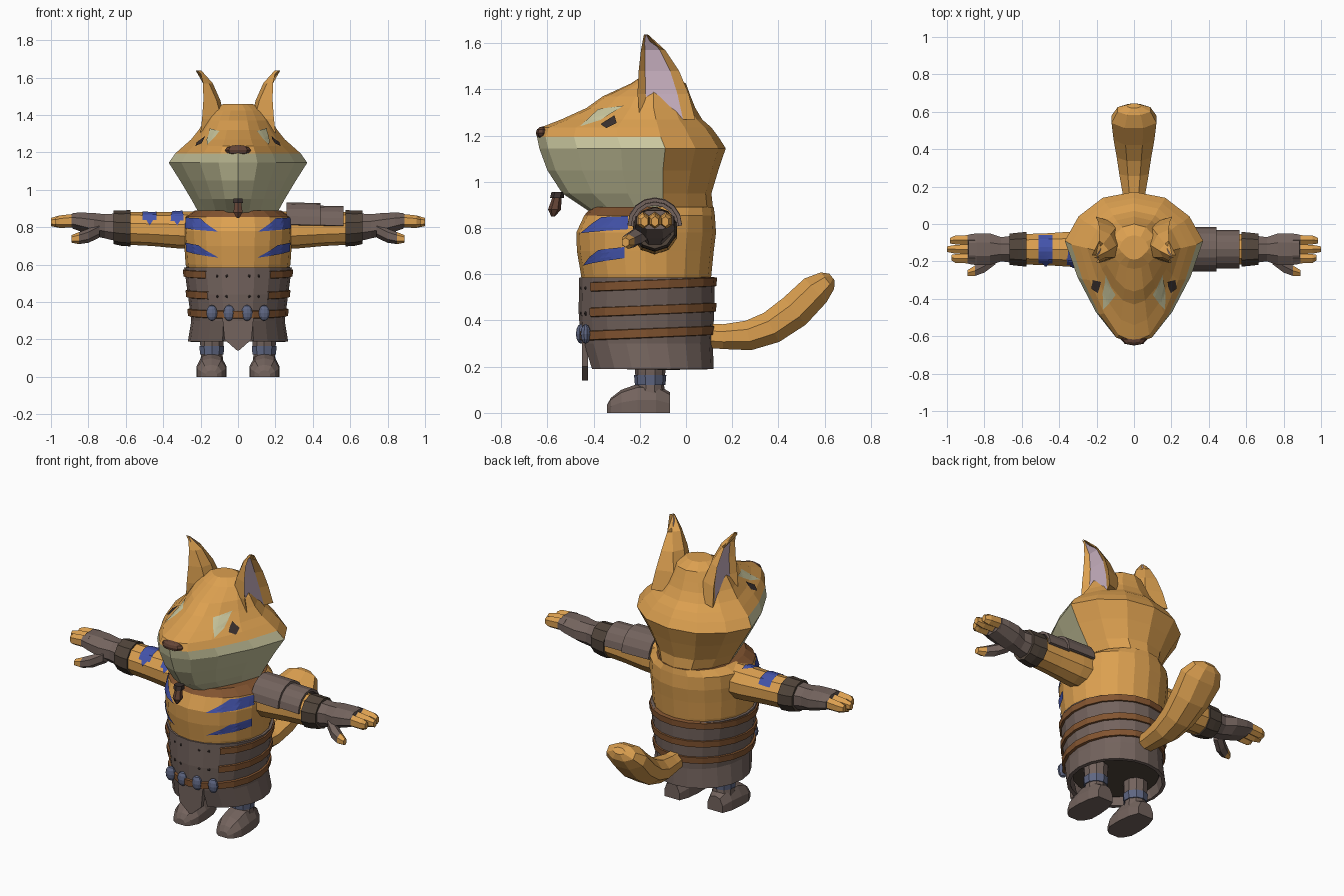
import bpy, bmesh, math
from mathutils import Vector
from mathutils.bvhtree import BVHTree

if "Cube" in bpy.data.objects:
    bpy.data.objects.remove(bpy.data.objects["Cube"])


def mat(name, r, g, b):
    m = bpy.data.materials.new(name)
    m.diffuse_color = [(c / 255 / 12.92 if c < 10 else ((c / 255 + .055) / 1.055) ** 2.4) for c in (r, g, b)] + [1]
    m.use_nodes = True
    m.node_tree.nodes["Principled BSDF"].inputs["Base Color"].default_value = m.diffuse_color
    return m


FUR = mat("orange_fur", 220, 160, 80)
CREAM = mat("cream_fur", 202, 199, 158)
PINK = mat("ear_pink", 200, 176, 192)
HIDE = mat("grey_leather", 115, 99, 93)
WRAP = mat("dark_wrap", 80, 68, 58)
STRAP = mat("strap_brown", 130, 84, 48)
PAINT = mat("blue_paint", 68, 84, 172)
SLATE = mat("slate_metal", 94, 102, 130)
DARK = mat("eye_dark", 58, 48, 46)
NOSE = mat("nose_brown", 100, 68, 54)


def make(name, bm, mats):
    bmesh.ops.remove_doubles(bm, verts=bm.verts, dist=1e-5)
    bmesh.ops.recalc_face_normals(bm, faces=bm.faces)
    me = bpy.data.meshes.new(name)
    bm.to_mesh(me)
    bm.free()
    for m in mats:
        me.materials.append(m)
    ob = bpy.data.objects.new(name, me)
    bpy.context.collection.objects.link(ob)
    return ob


def loft(name, rings, mats, rule=None, caps=True, closed=True, skip=None):
    """Skin rings of points; rule(row, column, centre) picks the material."""
    bm = bmesh.new()
    vs = [[bm.verts.new(p) for p in r] for r in rings]
    n = len(rings[0])
    for i in range(len(vs) - 1):
        for j in range(n if closed else n - 1):
            k = (j + 1) % n
            f = bm.faces.new((vs[i][j], vs[i][k], vs[i + 1][k], vs[i + 1][j]))
            c = f.calc_center_median()
            if skip and skip(c):
                bm.faces.remove(f)
            elif rule:
                f.material_index = rule(i, j, c)
    if caps:
        for row, i in ((vs[0], 0), (vs[-1], len(vs) - 2)):
            f = bm.faces.new(row)
            if rule:
                f.material_index = rule(i, 0, f.calc_center_median())
    return make(name, bm, mats)


def oval(z, rx, yf, yb, n=20, tilt=0):
    cy, ry = (yf + yb) / 2, (yb - yf) / 2
    out = []
    for i in range(n):
        a = 2 * math.pi * i / n
        out.append((rx * math.sin(a), cy - ry * math.cos(a), z - tilt * math.cos(a)))
    return out


def x_ring(s, x, cy, cz, ry, rz, n=8):
    return [(s * x, cy + ry * math.cos(math.tau * (i + .5) / n),
             cz + rz * math.sin(math.tau * (i + .5) / n)) for i in range(n)]


def tube(name, rows, s, mats, rule=None, n=8):
    return loft(name, [x_ring(s, *r, n=n) for r in rows], mats, rule)


def solidify(ob, t):
    m = ob.modifiers.new("thickness", 'SOLIDIFY')
    m.thickness = t
    m.offset = -1


def ball(name, loc, scale, m, seg=10, rings=6):
    bm = bmesh.new()
    bmesh.ops.create_uvsphere(bm, u_segments=seg, v_segments=rings, radius=1)
    for v in bm.verts:
        v.co = Vector(a * b for a, b in zip(v.co, scale)) + Vector(loc)
    return make(name, bm, [m])


def decal(name, target, quad, caster, m, n=7, lift=.006):
    """Drape a thin painted quad over a target; caster maps (u, v) to a ray."""
    me = target.data
    tree = BVHTree.FromPolygons([v.co for v in me.vertices], [p.vertices for p in me.polygons])
    a, b, c, d = [Vector(q) for q in quad]
    bm = bmesh.new()
    grid = []
    for i in range(n + 1):
        row = []
        for j in range(n + 1):
            p = a.lerp(b, i / n).lerp(d.lerp(c, i / n), j / n)
            o, ray = caster(*p)
            hit, nor, _, _ = tree.ray_cast(Vector(o), Vector(ray))
            row.append(bm.verts.new(hit - Vector(ray).normalized() * lift) if hit else None)
        grid.append(row)
    for i in range(n):
        for j in range(n):
            q = [grid[i][j], grid[i + 1][j], grid[i + 1][j + 1], grid[i][j + 1]]
            if all(q):
                bm.faces.new(q)
    return make(name, bm, [m])


# Torso with brown collar at the front
torso = loft("torso", [oval(*r) for r in (
    (.50, .25, -.44, .10), (.60, .28, -.455, .11), (.70, .287, -.472, .12), (.78, .292, -.475, .13),
    (.855, .288, -.44, .125), (.89, .23, -.41, .12))], [FUR, STRAP],
    lambda i, j, c: int(i == 4 and c.y < -.12))

# Head: each row is z, front, back, half width, y of widest point
rows = ((.86, -.40, .12, .20, -.10), (.95, -.535, .11, .25, -.10), (1.05, -.60, .14, .31, -.10),
        (1.145, -.635, .172, .37, -.09), (1.195, -.645, .14, .335, -.11), (1.235, -.63, .11, .29, -.12),
        (1.27, -.54, .07, .25, -.13), (1.32, -.43, .04, .21, -.14), (1.37, -.36, .02, .18, -.14),
        (1.425, -.24, .0, .14, -.14), (1.458, -.19, -.06, .08, -.13))


def head_ring(z, yf, yb, w, yw):
    half = [(.45, .88), (.8, .5), (1, 0), (.82, -.35), (.55, -.7), (.28, -.93)]
    r = [(w * a, yw + (t * (yb - yw) if t > 0 else -t * (yf - yw)), z) for a, t in half]
    return [(0, yb, z)] + r + [(0, yf, z)] + [(-x, y, z) for x, y, z in reversed(r)]


head = loft("head", [head_ring(*r) for r in rows], [FUR, CREAM],
            lambda i, j, c: int(i < 4 and 3 <= j <= 10))
ball("nose", (0, -.618, 1.212), (.07, .032, .028), NOSE, 8, 6)

# Chin beard with bead
for nm, rr, m in (("beard_braid", ((.95, .018), (.92, .022), (.88, .028), (.85, .008)), NOSE),
                  ("beard_ring", ((.955, .028), (.93, .03)), DARK)):
    loft(nm, [oval(z, r, -.555 - r - (.95 - z) * .2, -.555 + r - (.95 - z) * .2, 6) for z, r in rr], [m])

# Ears, eyes and brows
for s, side in ((1, "right"), (-1, "left")):
    rings = []
    for z, yf, yb, xo, xi in ((1.27, -.20, .04, .205, .06), (1.38, -.21, .012, .192, .068),
                              (1.48, -.205, -.03, .185, .095), (1.57, -.195, -.09, .187, .135),
                              (1.638, -.182, -.165, .203, .196)):
        d, L = yb - yf, min(.025, (xo - xi) * .4)
        rings.append([(s * x, yf + d * t, z) for x, t in
                      ((xo, 0), (xi + .02, .15), (xi, .5), (xi + .03, .85), (xo, 1), (xo - L, .78), (xo - L, .16))])
    loft("ear_" + side, rings, [FUR, PINK], lambda i, j, c: int(j == 5))
    cast = lambda y, z: ((s, y, z), (-s, 0, 0))
    decal("brow_" + side, head, ((-.46, 1.24), (-.37, 1.268), (-.27, 1.33), (-.38, 1.315)), cast, CREAM)
    decal("eye_" + side, head, ((-.37, 1.25), (-.345, 1.233), (-.30, 1.255), (-.31, 1.288)), cast, DARK, lift=.009)

# Body paint on the chest
for s in (1, -1):
    cast = lambda a, z: ((s * math.sin(math.radians(a)), -.165 - math.cos(math.radians(a)), z),
                         (-s * math.sin(math.radians(a)), math.cos(math.radians(a)), 0))
    decal("chest_stripe_upper", torso, ((20, .777), (73, .795), (73, .852), (45, .848)), cast, PAINT)
    decal("chest_stripe_lower", torso, ((20, .637), (70, .67), (70, .718), (45, .705)), cast, PAINT)

# Arms, wraps, gloves, fingers
for s, side in ((1, "right"), (-1, "left")):
    arm = tube("arm_" + side, ((.20, -.135, .785, .10, .10), (.32, -.135, .785, .10, .098),
                               (.46, -.135, .79, .09, .09), (.60, -.135, .795, .085, .088)), s, [FUR], n=10)
    tube("wrist_wrap_" + side, ((.575, -.135, .795, .098, .097), (.62, -.135, .795, .093, .095),
                                (.665, -.135, .80, .088, .09)), s, [WRAP], n=10)
    tube("glove_" + side, ((.65, -.135, .80, .078, .08), (.71, -.135, .805, .07, .07),
                           (.77, -.135, .815, .092, .066), (.84, -.135, .828, .092, .055),
                           (.885, -.135, .835, .085, .045)), s, [HIDE])
    for k, (y, tip) in enumerate(((-.185, .975), (-.135, 1.0), (-.085, .985))):
        tube("finger_%s_%d" % (side, k), ((.85, y, .835, .03, .038), (.89, y, .834, .029, .036),
             (.955, y, .83, .027, .033), (tip, y * .9 - .013, .828, .017, .022)), s, [HIDE, FUR],
             lambda i, j, c: int(i > 0), n=6)
    tube("thumb_" + side, ((.74, -.18, .785, .04, .04), (.80, -.225, .755, .04, .038),
                           (.85, -.25, .742, .032, .032), (.89, -.262, .738, .018, .02)), s, [HIDE, FUR],
         lambda i, j, c: int(i == 2), n=6)
    if s < 0:
        # Painted bands on the bare arm: top band plus the downward points
        top = lambda x, y: ((x, y, 2), (0, 0, -1))
        front = lambda x, z: ((x, -1, z), (0, 1, 0))
        decal("arm_band", arm, ((-.51, -.21), (-.435, -.21), (-.435, -.06), (-.51, -.06)), top, PAINT)
        decal("arm_patch", arm, ((-.36, -.22), (-.29, -.22), (-.30, -.10), (-.35, -.13)), top, PAINT)
        for x in (-.472, -.325):
            decal("arm_point", arm, ((x - .037, .868), (x + .037, .868), (x, .81), (x, .81)), front, PAINT)

# Shoulder guard: two overlapping curved plates
for nm, xs, r in (("shoulder_plate", (.26, .44), .118), ("shoulder_plate_outer", (.42, .565), .104)):
    rings = [[(x, -.135 - r * math.cos(math.pi * i / 8), .815 - (x - .26) * .02 + r * math.sin(math.pi * i / 8))
              for i in range(9)] for x in xs]
    solidify(loft(nm, rings, [HIDE], caps=False, closed=False), .015)

# Leather skirt, open at the lower front, with a dark inside
skirt = loft("skirt", [oval(*r) for r in (
    (.585, .288, -.462, .125), (.44, .268, -.465, .122), (.30, .25, -.455, .116), (.19, .268, -.42, .12))],
    [HIDE], caps=False, skip=lambda c: c.z < .28 and abs(c.x) < .07 and c.y < -.3)
solidify(skirt, .02)
loft("pelvis", [oval(.24, .235, -.39, .08), oval(.5, .235, -.42, .08)], [WRAP])

# Belts, tilted down to the front
for nm, z, rx, yf, yb, full in (("belt_top", .555, .292, -.472, .132, 0), ("belt_middle", .445, .278, -.474, .13, 0),
                                ("belt_low", .345, .268, -.47, .126, 1)):
    rr = [oval(z + h, rx + e, yf - e, yb + e, tilt=.012) for h, e in ((-.022, -.02), (-.018, 0), (.018, .002), (.022, -.02))]
    loft(nm, rr, [STRAP], caps=False, skip=None if full else lambda c: abs(c.x) < .15 and c.y < -.3)
    if not full:
        for s in (1, -1):
            for x in (.06, .11):
                ball("stud", (s * x, -.468 + x * .35, z - .015), (.01, .012, .01), DARK, 6, 4)

# Belt discs and front flap
for x in (-.14, -.048, .048, .14):
    ball("belt_disc", (x, -.465 + abs(x) * .22, .342), (.031, .022, .043), SLATE)
flap = [[(x, -.45, z) for x, z in p] for p in (
    ((-.085, .33), (0, .33), (.085, .33)), ((-.072, .20), (0, .19), (.072, .20)), ((-.01, .145), (0, .14), (.01, .145)))]
solidify(loft("front_flap", flap, [HIDE], caps=False, closed=False), .025)

# Legs and boots
for s, side in ((1, "right"), (-1, "left")):
    def ring(z, r, x=s * .14):
        return [(p[0] + x, p[1], p[2]) for p in oval(z, r, -.155 - r, -.155 + r, 10)]
    loft("leg_" + side, [ring(.06, .068), ring(.12, .06), ring(.18, .066), ring(.30, .07)], [HIDE])
    loft("ankle_band_" + side, [ring(.12, .066), ring(.165, .07)], [SLATE])
    shape = ((-1, 0), (-1, .45), (-.65, .88), (0, 1), (.65, .88), (1, .45), (1, 0))
    boot = [[(s * .142 + w * a, y, h * b) for a, b in shape] for y, w, h in (
        (-.07, .05, .09), (-.13, .072, .125), (-.21, .08, .125), (-.28, .078, .10), (-.325, .055, .065), (-.342, .03, .035))]
    loft("boot_" + side, boot, [HIDE])

# Tail curving up at the back
path = ((.06, .335, .05, .055), (.16, .33, .065, .058), (.27, .335, .085, .07), (.37, .37, .10, .077),
        (.47, .44, .118, .082), (.56, .53, .13, .076), (.612, .572, .095, .05), (.632, .588, .04, .02))
rings = []
for i, (y, z, rx, rz) in enumerate(path):
    p, q = path[max(i - 1, 0)], path[min(i + 1, len(path) - 1)]
    t = Vector((q[0] - p[0], q[1] - p[1])).normalized()
    rings.append([(rx * math.cos(a), y - t.y * rz * math.sin(a), z + t.x * rz * math.sin(a))
                  for a in (math.tau * (k + .5) / 8 for k in range(8))])
loft("tail", rings, [FUR])
